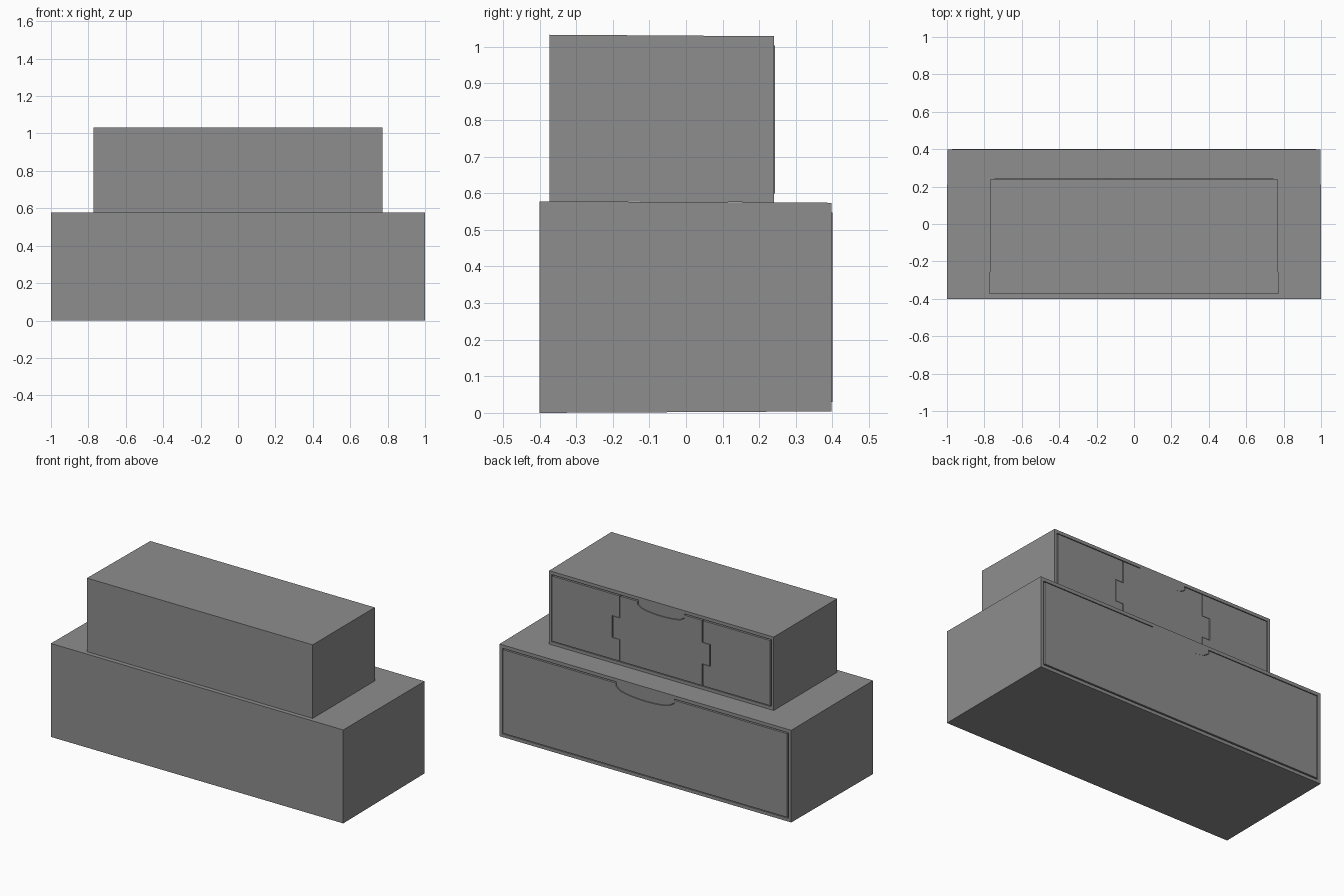
import bpy, bmesh, math

if "Cube" in bpy.data.objects:
    bpy.data.objects.remove(bpy.data.objects["Cube"])

# Dark grey plastic
dark = bpy.data.materials.new("dark_grey")
dark.diffuse_color = (0.27, 0.27, 0.27, 1)
dark.use_nodes = True
dark.node_tree.nodes["Principled BSDF"].inputs["Base Color"].default_value = dark.diffuse_color


def make_object(name, verts, faces):
    mesh = bpy.data.meshes.new(name)
    mesh.from_pydata(verts, [], faces)
    bm = bmesh.new()
    bm.from_mesh(mesh)
    bmesh.ops.recalc_face_normals(bm, faces=bm.faces)
    bm.to_mesh(mesh)
    bm.free()
    mesh.materials.append(dark)
    obj = bpy.data.objects.new(name, mesh)
    bpy.context.collection.objects.link(obj)
    return obj


def loft(name, front, back, y0, y1):
    """Join two matching (x, z) outlines along y."""
    n = len(front)
    verts = [(x, y0, z) for x, z in front] + [(x, y1, z) for x, z in back]
    faces = [tuple(range(n)), tuple(range(n, 2 * n))]
    faces += [(i, (i + 1) % n, n + (i + 1) % n, n + i) for i in range(n)]
    return make_object(name, verts, faces)


def rect(hw, z0, z1):
    return [(-hw, z0), (hw, z0), (hw, z1), (-hw, z1)]


def grip(half, depth, top, gap=0.0, thin=0.0):
    """Finger-grip dip in the top edge, listed from right to left."""
    half, low = half - thin, top - 0.02
    dip = depth - 0.02
    pts = [(half, top + gap)]
    for i in range(13):
        t = -1 + i / 6
        pts.append((-half * t, low - dip * math.sqrt(max(0, 1 - t * t)) + thin))
    return pts + [(-half, top + gap)]


def panel_outline(hw, z0, z1, half, depth, gap=0.0, thin=0.0):
    return ([(-hw - gap, z0 - gap), (hw + gap, z0 - gap), (hw + gap, z1 + gap)]
            + grip(half, depth, z1, gap, thin) + [(-hw - gap, z1 + gap)])


def recess(body, outline, y):
    cutter = loft(body.name + "_cutter", outline, outline, y - DEPTH, y + 0.1)
    cutter.hide_render = True
    cutter.hide_viewport = True
    mod = body.modifiers.new("recess", 'BOOLEAN')
    mod.operation = 'DIFFERENCE'
    mod.solver = 'EXACT'
    mod.object = cutter


DEPTH, PROUD, GAP, THIN = 0.025, 0.003, 0.006, 0.002

# Lower case, slightly drafted toward the back
lower_back = 0.397
lower_case = loft("lower_case", rect(1.0, 0, 0.578), rect(0.998, 0.004, 0.574), -0.4, lower_back)
lower_panel = (0.972, 0.03, 0.547, 0.2, 0.06)
recess(lower_case, panel_outline(*lower_panel, gap=GAP, thin=THIN), lower_back)
out = panel_outline(*lower_panel)
loft("lower_panel", out, out, lower_back - DEPTH, lower_back + PROUD)

# Upper case
upper_back = 0.24
upper_case = loft("upper_case", rect(0.772, 0.578, 1.033), rect(0.768, 0.575, 1.029), -0.373, upper_back)
z0, z1 = 0.6, 1.003
recess(upper_case, panel_outline(0.746, z0, z1, 0.16, 0.05, gap=GAP, thin=THIN), upper_back)

# Middle upper panel with a latch tab on each side
cx, tx, t0, t1 = 0.28, 0.331, 0.735, 0.867
right = [(cx, z0), (cx, t0), (tx, t0), (tx, t1), (cx, t1), (cx, z1)]
left = [(-x, z) for x, z in reversed(right)]
out = right + grip(0.16, 0.05, z1) + left
loft("upper_middle_panel", out, out, upper_back - DEPTH, upper_back + PROUD)

# Side panels, notched around the latch tabs
side = [(cx + GAP, z0), (0.746, z0), (0.746, z1), (cx + GAP, z1), (cx + GAP, t1 + THIN),
        (tx + GAP, t1 + THIN), (tx + GAP, t0 - THIN), (cx + GAP, t0 - THIN)]
for label, s in (("right", 1), ("left", -1)):
    out = [(s * x, z) for x, z in side]
    loft("upper_%s_panel" % label, out, out, upper_back - DEPTH, upper_back + PROUD)
